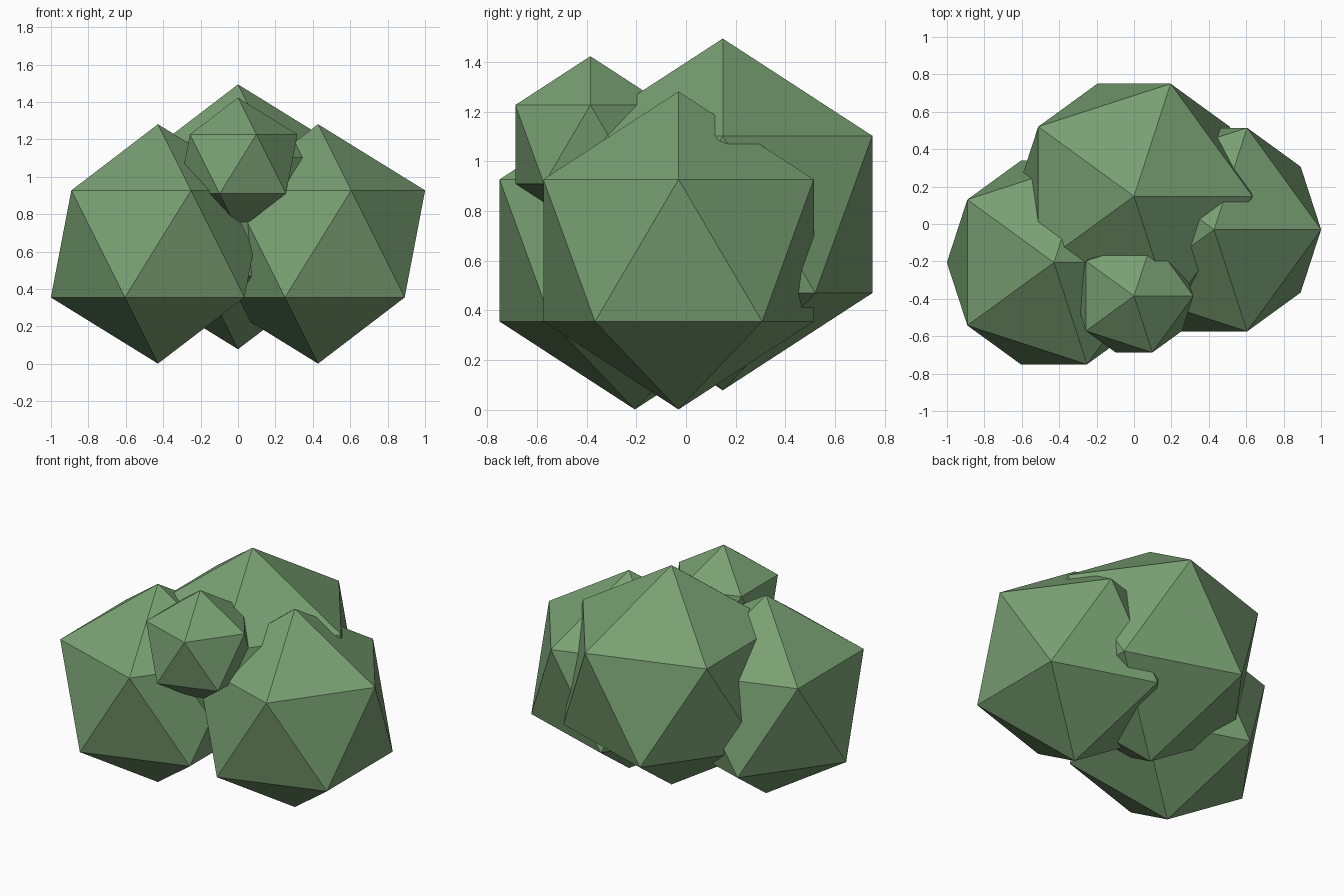
import bpy

if "Cube" in bpy.data.objects:
    bpy.data.objects.remove(bpy.data.objects["Cube"])

# Leaf green shared by all clumps
green = bpy.data.materials.new("leaf_green")
green.diffuse_color = (0.19, 0.35, 0.17, 1.0)
green.use_nodes = True
green.node_tree.nodes["Principled BSDF"].inputs["Base Color"].default_value = green.diffuse_color


def clump(name, radius, location):
    """One faceted 20-sided foliage ball."""
    bpy.ops.mesh.primitive_ico_sphere_add(subdivisions=1, radius=radius, location=location)
    ob = bpy.context.object
    ob.name = name
    ob.data.materials.append(green)
    return ob


# Two side clumps resting on the ground
clump("left_foliage", 0.64, (-0.428, -0.206, 0.641))
clump("right_foliage", 0.64, (0.428, -0.03, 0.641))

# Large clump at the back
clump("back_foliage", 0.708, (0.0, 0.148, 0.786))

# Small clump perched on the front
clump("front_foliage", 0.355, (0.0, -0.385, 1.068))
